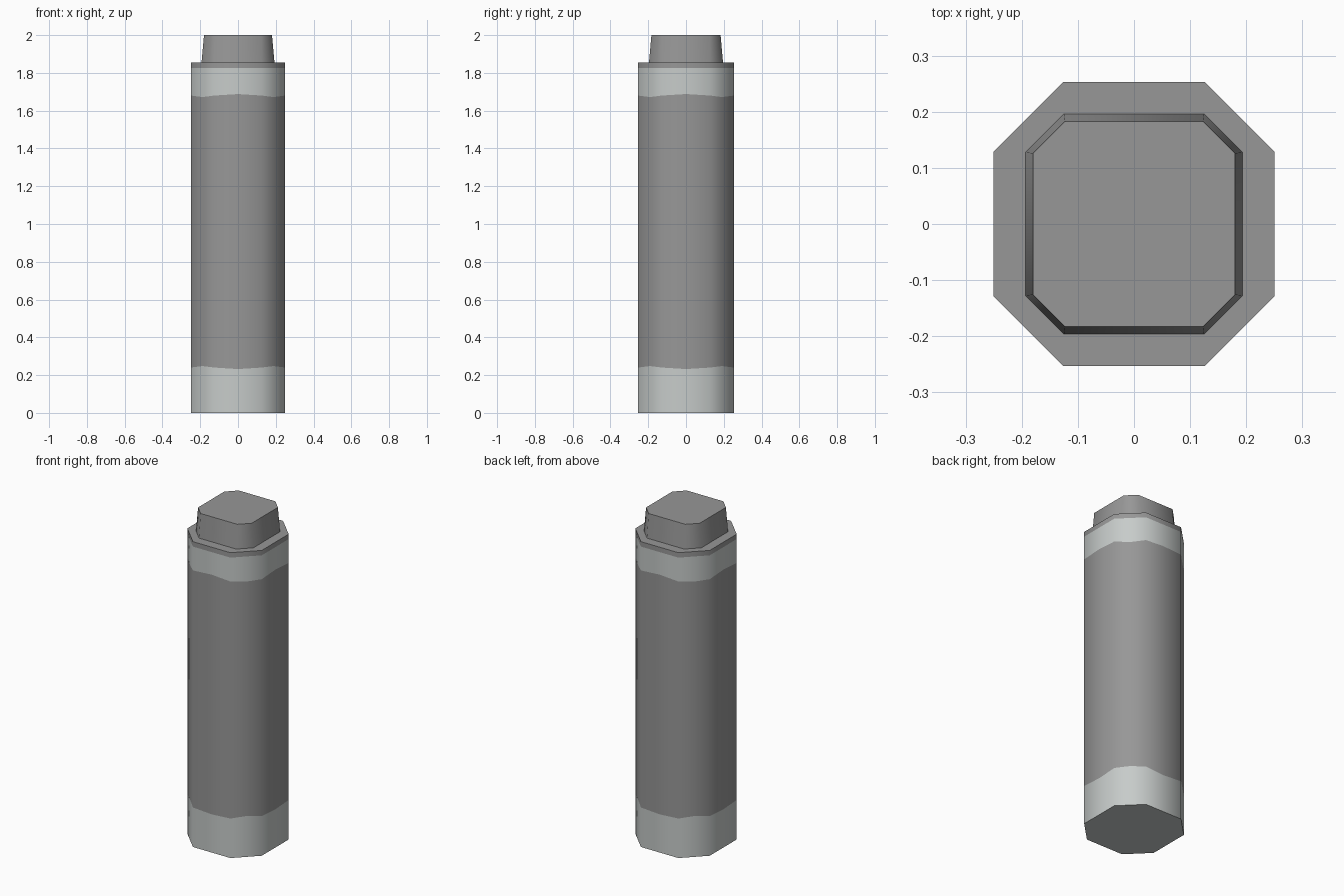
import bpy, bmesh, math

if "Cube" in bpy.data.objects:
    bpy.data.objects.remove(bpy.data.objects["Cube"])


def material(name, rgb):
    m = bpy.data.materials.new(name)
    m.diffuse_color = (*rgb, 1.0)
    m.use_nodes = True
    m.node_tree.nodes["Principled BSDF"].inputs["Base Color"].default_value = m.diffuse_color
    return m


dark_grey = material("dark grey", (0.31, 0.31, 0.31))
light_grey = material("light grey", (0.57, 0.60, 0.59))


def ring(x, y, cx, cy, z, wave=0.0):
    """Chamfered square with side midpoints; wave bends the height at midpoints."""
    c = [(x, -cy), (x, cy), (cx, y), (-cx, y),
         (-x, cy), (-x, -cy), (-cx, -y), (cx, -y)]
    pts = []
    for i, (px, py) in enumerate(c):
        qx, qy = c[(i + 1) % 8]
        pts.append((px, py, z))
        pts.append(((px + qx) / 2, (py + qy) / 2, z + (wave if i % 2 else -wave)))
    return pts


def loft(name, rings, slots, cap_bottom=None, cap_top=None):
    bm = bmesh.new()
    loops = [[bm.verts.new(p) for p in r] for r in rings]
    for lo, hi, slot in zip(loops, loops[1:], slots):
        n = len(lo)
        for i in range(n):
            j = (i + 1) % n
            bm.faces.new((lo[i], lo[j], hi[j], hi[i])).material_index = slot
    if cap_bottom is not None:
        bm.faces.new(loops[0][::-1]).material_index = cap_bottom
    if cap_top is not None:
        bm.faces.new(loops[-1]).material_index = cap_top
    mesh = bpy.data.meshes.new(name)
    bm.to_mesh(mesh)
    bm.free()
    mesh.materials.append(dark_grey)
    mesh.materials.append(light_grey)
    obj = bpy.data.objects.new(name, mesh)
    bpy.context.collection.objects.link(obj)
    bpy.ops.object.select_all(action='DESELECT')
    obj.select_set(True)
    bpy.context.view_layer.objects.active = obj
    bpy.ops.object.shade_smooth_by_angle(angle=math.radians(50))
    return obj


# Body: light foot band, dark shaft, light collar band, dark rim and flat ledge
outer = (0.25, 0.253, 0.126, 0.129)
neck = (0.193, 0.196, 0.125, 0.128)
loft("body",
     [ring(*outer, 0.0), ring(*outer, 0.24, 0.008), ring(*outer, 1.68, -0.008),
      ring(*outer, 1.825), ring(*outer, 1.855), ring(*neck, 1.855)],
     [1, 0, 1, 0, 0], cap_bottom=1)

# Tapered cap on top
loft("cap", [ring(*neck, 1.855), ring(0.18, 0.183, 0.123, 0.126, 2.0)],
     [0], cap_top=0)
